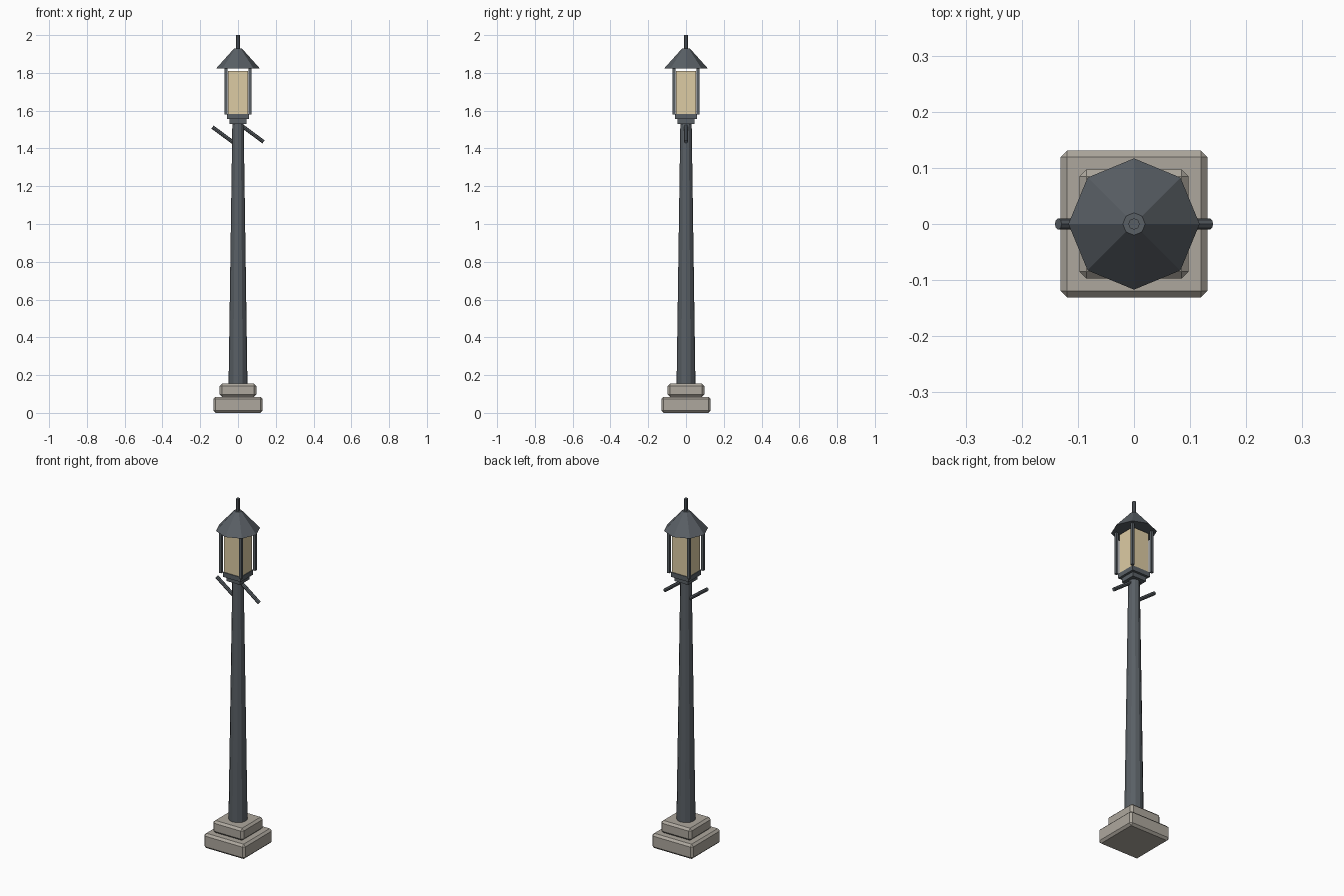
import bpy
from math import pi
from mathutils import Vector

if "Cube" in bpy.data.objects:
    bpy.data.objects.remove(bpy.data.objects["Cube"])


def material(name, rgb):
    m = bpy.data.materials.new(name)
    m.diffuse_color = (*rgb, 1)
    m.use_nodes = True
    m.node_tree.nodes["Principled BSDF"].inputs["Base Color"].default_value = m.diffuse_color
    return m


IRON = material("iron", (0.10, 0.115, 0.13))
STONE = material("stone", (0.42, 0.39, 0.34))
GLASS = material("glass", (0.72, 0.60, 0.37))


def box(name, half, z0, z1, mat, x=0, y=0, bevel=0):
    bpy.ops.mesh.primitive_cube_add(size=1, location=(x, y, (z0 + z1) / 2))
    o = bpy.context.object
    o.name = name
    o.scale = (2 * half, 2 * half, z1 - z0)
    bpy.ops.object.transform_apply(location=False, rotation=False, scale=True)
    o.data.materials.append(mat)
    if bevel:
        b = o.modifiers.new("chamfer", 'BEVEL')
        b.width = bevel
        b.segments = 1
    return o


def taper(name, sides, r0, r1, z0, z1):
    bpy.ops.mesh.primitive_cone_add(vertices=sides, radius1=r0, radius2=r1,
                                    depth=z1 - z0, location=(0, 0, (z0 + z1) / 2))
    o = bpy.context.object
    o.name = name
    o.data.materials.append(IRON)
    return o


def bar(name, a, b, r):
    a, b = Vector(a), Vector(b)
    d = b - a
    bpy.ops.mesh.primitive_cylinder_add(vertices=8, radius=r, depth=d.length,
                                        location=(a + b) / 2)
    o = bpy.context.object
    o.name = name
    o.rotation_euler = d.to_track_quat('Z', 'Y').to_euler()
    o.data.materials.append(IRON)


# Stepped stone base
box("base_lower", 0.131, 0, 0.085, STONE, bevel=0.012)
box("base_upper", 0.097, 0.085, 0.155, STONE, bevel=0.012)

# Tapered post and stepped square collar
taper("post", 12, 0.05, 0.03, 0.15, 1.535)
box("collar_lower", 0.044, 1.53, 1.56, IRON)
box("collar_upper", 0.057, 1.555, 1.582, IRON)

# Lantern glass with four corner uprights
box("lantern_glass", 0.053, 1.582, 1.81, GLASS)
for i, (sx, sy) in enumerate([(-1, -1), (1, -1), (1, 1), (-1, 1)]):
    box(f"lantern_upright_{i + 1}", 0.0075, 1.58, 1.825, IRON,
        x=sx * 0.0635, y=sy * 0.0635)

# Eight-sided roof and finial
taper("roof", 8, 0.117, 0.02, 1.822, 1.93)
taper("finial", 8, 0.01, 0.01, 1.92, 2.0)

# Ladder arms, both leaning the same way
bar("arm_left", (-0.135, 0, 1.513), (-0.02, 0, 1.428), 0.01)
bar("arm_right", (0.02, 0, 1.52), (0.135, 0, 1.435), 0.01)
